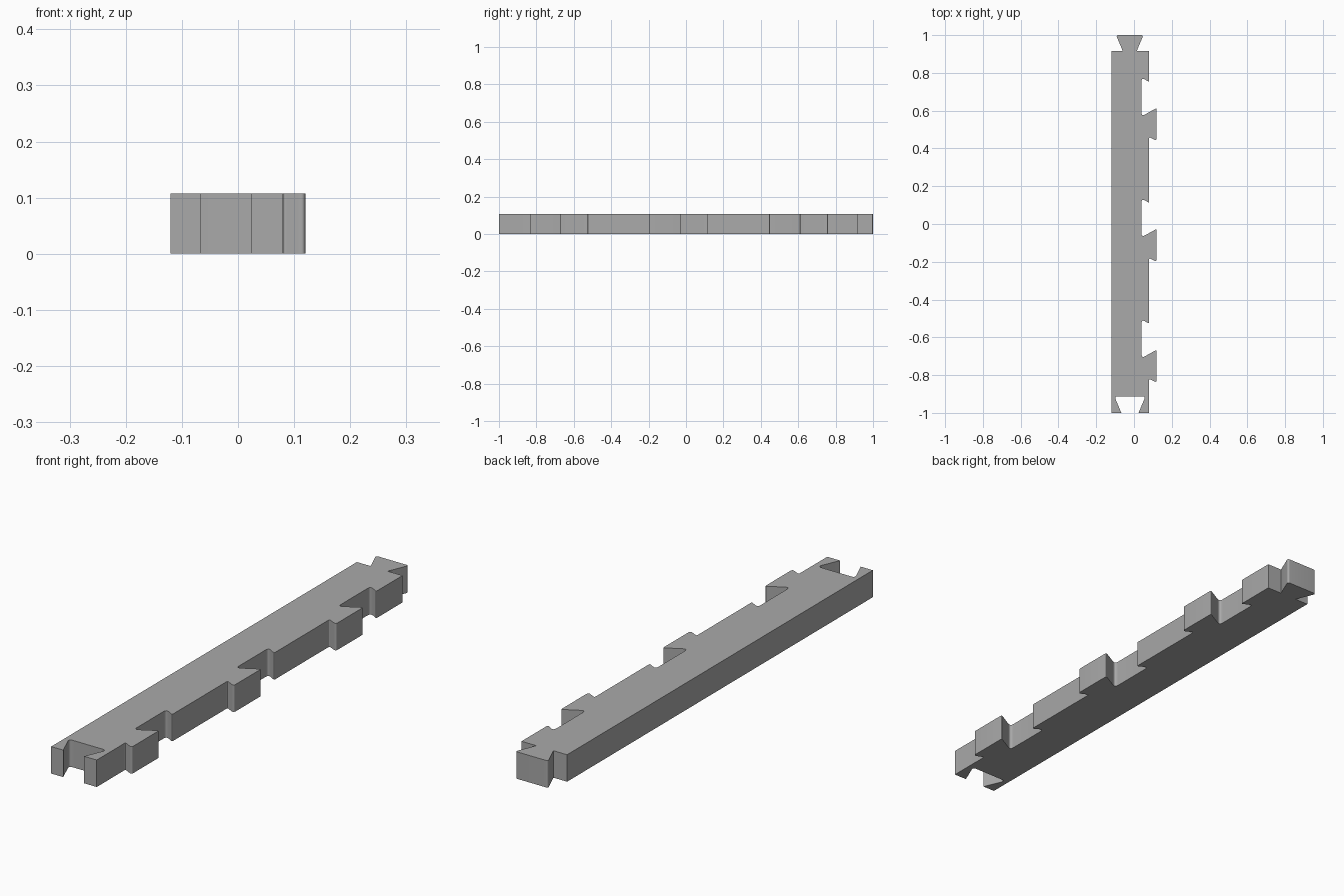
import bpy
import bmesh
from mathutils import Vector

HEIGHT = 0.107
STEPS = 6

cube = bpy.data.objects.get("Cube")
if cube:
    bpy.data.objects.remove(cube, do_unlink=True)

grey = bpy.data.materials.new("plain grey")
grey.use_nodes = True
grey.diffuse_color = (0.4, 0.4, 0.4, 1)
grey.node_tree.nodes["Principled BSDF"].inputs["Base Color"].default_value = grey.diffuse_color


def rounded(corners):
    """Replace each (x, y, cut) corner by a small curve starting cut away from it."""
    points = []
    for i, (x, y, cut) in enumerate(corners):
        p = Vector((x, y))
        if not cut:
            points.append(p)
            continue
        before = Vector(corners[i - 1][:2])
        after = Vector(corners[(i + 1) % len(corners)][:2])
        a = p + (before - p).normalized() * cut
        b = p + (after - p).normalized() * cut
        for k in range(STEPS + 1):
            t = k / STEPS
            points.append(a * (1 - t) ** 2 + p * 2 * t * (1 - t) + b * t ** 2)
    return points


# Front end with its dovetail socket
outline = [(-0.12, -1, 0), (-0.067, -1, 0), (-0.104, -0.912, 0.018),
           (0.061, -0.912, 0.018), (0.024, -1, 0), (0.08, -1, 0)]

# Hooked teeth and undercut notches along the left side
for y in (-0.84, -0.2, 0.44):
    outline += [(0.08, y + 0.02, 0.008), (0.12, y, 0.015),
                (0.12, y + 0.174, 0.008), (0.04, y + 0.13, 0.02),
                (0.04, y + 0.335, 0.02), (0.08, y + 0.312, 0.008)]

# Back end with its dovetail tongue
outline += [(0.08, 0.917, 0), (0.015, 0.917, 0), (0.05, 1, 0.012),
            (-0.095, 1, 0.012), (-0.06, 0.917, 0), (-0.12, 0.917, 0)]

# Extrude the outline into the bar
bm = bmesh.new()
base = bm.faces.new([bm.verts.new((p.x, p.y, 0)) for p in rounded(outline)])
top = bmesh.ops.extrude_face_region(bm, geom=[base], use_keep_orig=True)["geom"]
bmesh.ops.translate(bm, vec=(0, 0, HEIGHT),
                    verts=[v for v in top if isinstance(v, bmesh.types.BMVert)])
bmesh.ops.recalc_face_normals(bm, faces=bm.faces)
mesh = bpy.data.meshes.new("interlocking_bar")
bm.to_mesh(mesh)
bm.free()
mesh.materials.append(grey)
bar = bpy.data.objects.new("interlocking_bar", mesh)
bpy.context.collection.objects.link(bar)
bpy.context.view_layer.objects.active = bar
bar.select_set(True)
bpy.ops.object.shade_smooth_by_angle(angle=0.6)
